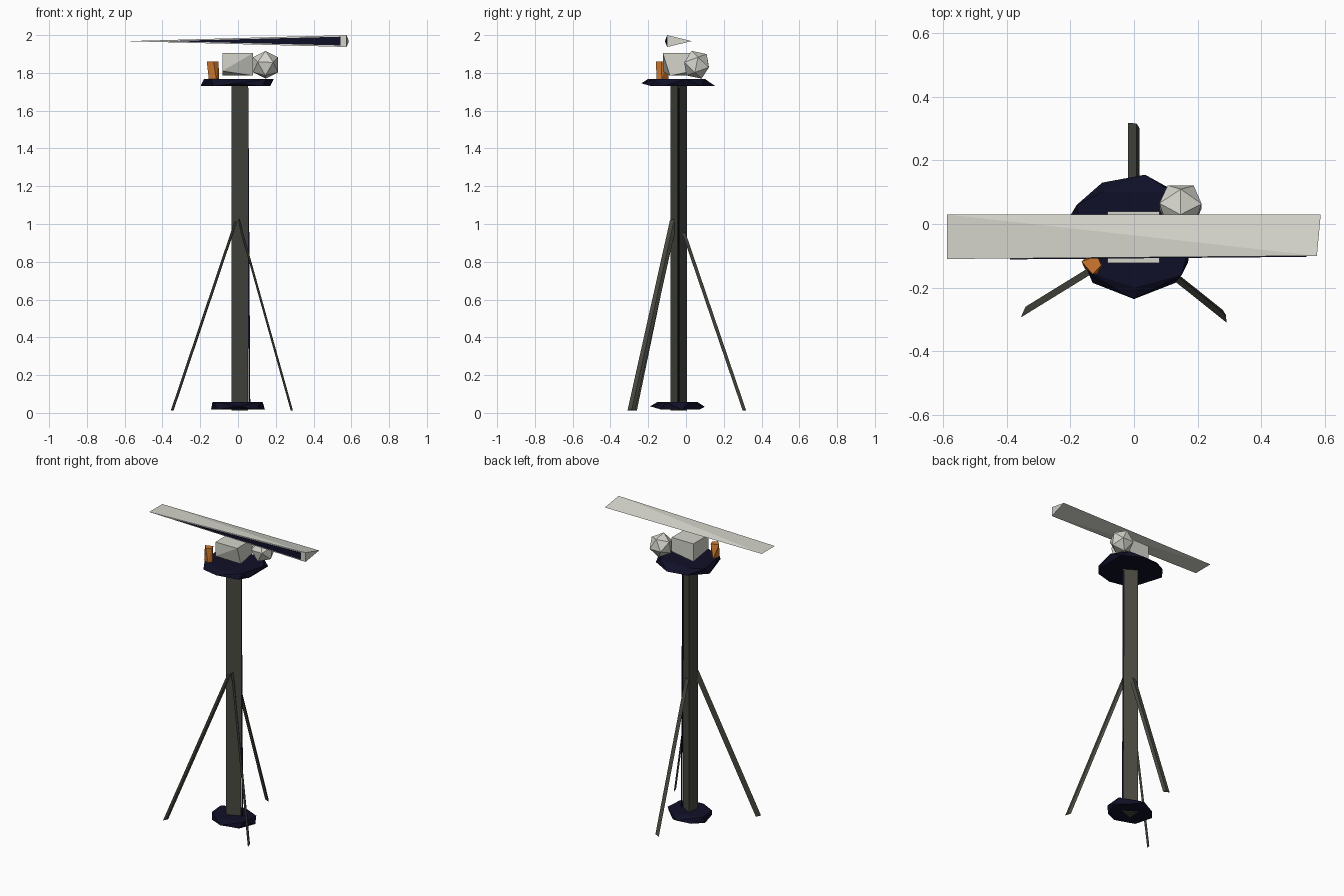
import bpy, bmesh, math
from mathutils import Vector, Matrix

if "Cube" in bpy.data.objects:
    bpy.data.objects.remove(bpy.data.objects["Cube"])


def material(name, rgb):
    m = bpy.data.materials.new(name)
    m.diffuse_color = (*rgb, 1)
    m.use_nodes = True
    m.node_tree.nodes["Principled BSDF"].inputs["Base Color"].default_value = m.diffuse_color
    return m


GREY = material("dark_grey", (0.065, 0.065, 0.052))
NAVY = material("navy", (0.005, 0.005, 0.021))
LIGHT = material("light_grey", (0.66, 0.66, 0.60))
ORANGE = material("orange", (0.62, 0.19, 0.03))


def finish(name, bm, mat):
    bmesh.ops.recalc_face_normals(bm, faces=bm.faces[:])
    me = bpy.data.meshes.new(name)
    bm.to_mesh(me)
    bm.free()
    me.materials.append(mat)
    ob = bpy.data.objects.new(name, me)
    bpy.context.collection.objects.link(ob)
    return ob


def hull(name, points, mat):
    """Faceted convex solid around a few corner points."""
    bm = bmesh.new()
    for p in points:
        bm.verts.new(p)
    res = bmesh.ops.convex_hull(bm, input=bm.verts[:])
    loose = [v for v in bm.verts if not v.link_faces]
    bmesh.ops.delete(bm, geom=loose, context='VERTS')
    return finish(name, bm, mat)


def at_z(z, outline):
    return [(x, y, z) for x, y in outline]


def strut(name, top, foot, section, mat):
    """Straight bar with the same small section at both ends."""
    pts = [Vector(end) + Vector(o) for end in (top, foot) for o in section]
    return hull(name, pts, mat)


# Three-sided mast
tri = [(0.056 * math.cos(math.radians(a)) - 0.002,
        0.05 * math.sin(math.radians(a)) - 0.04) for a in (-5, 115, 235)]
hull("mast", at_z(0.012, tri) + at_z(1.74, tri), GREY)

# Thin cable beside the mast
c = [(0.005, 0, 0), (-0.004, 0.004, 0), (-0.004, -0.004, 0)]
strut("cable", (0.05, -0.038, 1.72), (0.06, -0.038, 0.05), c, NAVY)

# Splayed flat legs
strut("left_leg", (-0.012, -0.07, 1.01), (-0.348, -0.277, 0.012),
      [(-0.008, -0.017, 0), (0.007, 0.017, 0), (0.008, -0.004, 0.008)], GREY)
strut("right_leg", (0.003, -0.065, 1.02), (0.285, -0.29, 0.012),
      [(-0.006, 0.02, 0), (0.006, -0.02, 0), (0.004, 0.004, 0.008)], GREY)
strut("back_leg", (0, -0.012, 0.95), (0, 0.308, 0.012),
      [(-0.019, 0.010, 0), (0.018, -0.008, 0), (0.008, 0.008, 0.008)], GREY)

# Base plate
hull("base_plate",
     at_z(0.058, [(-0.135, 0.01), (-0.125, -0.1), (0, -0.15), (0.12, -0.11),
                  (0.13, 0.01), (0, 0.06)])
     + at_z(0.017, [(-0.143, 0.0), (-0.11, -0.12), (0.1, -0.13),
                    (0.143, -0.02), (0.05, 0.07), (-0.08, 0.06)])
     + [(0.0, -0.19, 0.035), (0.0, 0.1, 0.032)], NAVY)

# Platform plate
hull("platform",
     at_z(1.768, [(-0.18, 0.06), (-0.145, -0.15), (0, -0.2), (0.15, -0.16),
                  (0.19, 0.0), (0.12, 0.1), (0, 0.1), (-0.1, 0.1)])
     + at_z(1.73, [(-0.1, 0.13), (0.035, 0.155), (0.17, 0.08), (0.17, -0.12),
                   (0.13, -0.185), (-0.13, -0.185), (-0.198, 0.03)])
     + [(0, -0.236, 1.745)], NAVY)

# Faceted central housing
hull("housing",
     at_z(1.905, [(-0.083, -0.123), (0.08, -0.123), (0.08, 0.04), (-0.083, 0.04)])
     + [(-0.083, -0.123, 1.81), (0.08, -0.085, 1.785),
        (-0.083, 0.04, 1.785), (0.08, 0.04, 1.81)], LIGHT)

# Twenty-sided ball beside the housing
bm = bmesh.new()
bmesh.ops.create_icosphere(
    bm, subdivisions=1, radius=0.078,
    matrix=Matrix.Translation((0.146, 0.056, 1.843)) @ Matrix.Rotation(0.35, 4, 'X')
    @ Matrix.Rotation(0.3, 4, 'Z'))
finish("ball", bm, LIGHT)

# Small orange unit
hull("orange_unit",
     at_z(1.86, [(-0.165, -0.118), (-0.103, -0.13), (-0.13, -0.158), (-0.115, -0.1)])
     + at_z(1.768, [(-0.155, -0.14), (-0.1, -0.128), (-0.115, -0.157), (-0.138, -0.092)]),
     ORANGE)

# Tapering wedge-shaped bar on top
TOP, BOTTOM = Vector((0.575, -0.1, 2.0)), Vector((0.575, -0.1, 1.937))
TIP = Vector((-0.588, -0.11, 1.968))
hull("top_bar", [TOP, BOTTOM, TIP, (0.587, 0.03, 1.968), (-0.588, 0.03, 1.968)], LIGHT)

# Dark strip on the front of the bar
mid = (TOP + BOTTOM) / 2
far = TIP.lerp(mid, 0.17)
near = TIP.lerp(mid, 0.972)
strip = [far, near + Vector((0, 0, 0.023)), near - Vector((0, 0, 0.023))]
hull("front_strip", [p + Vector((0, d, 0)) for p in strip for d in (-0.003, 0.002)], NAVY)
